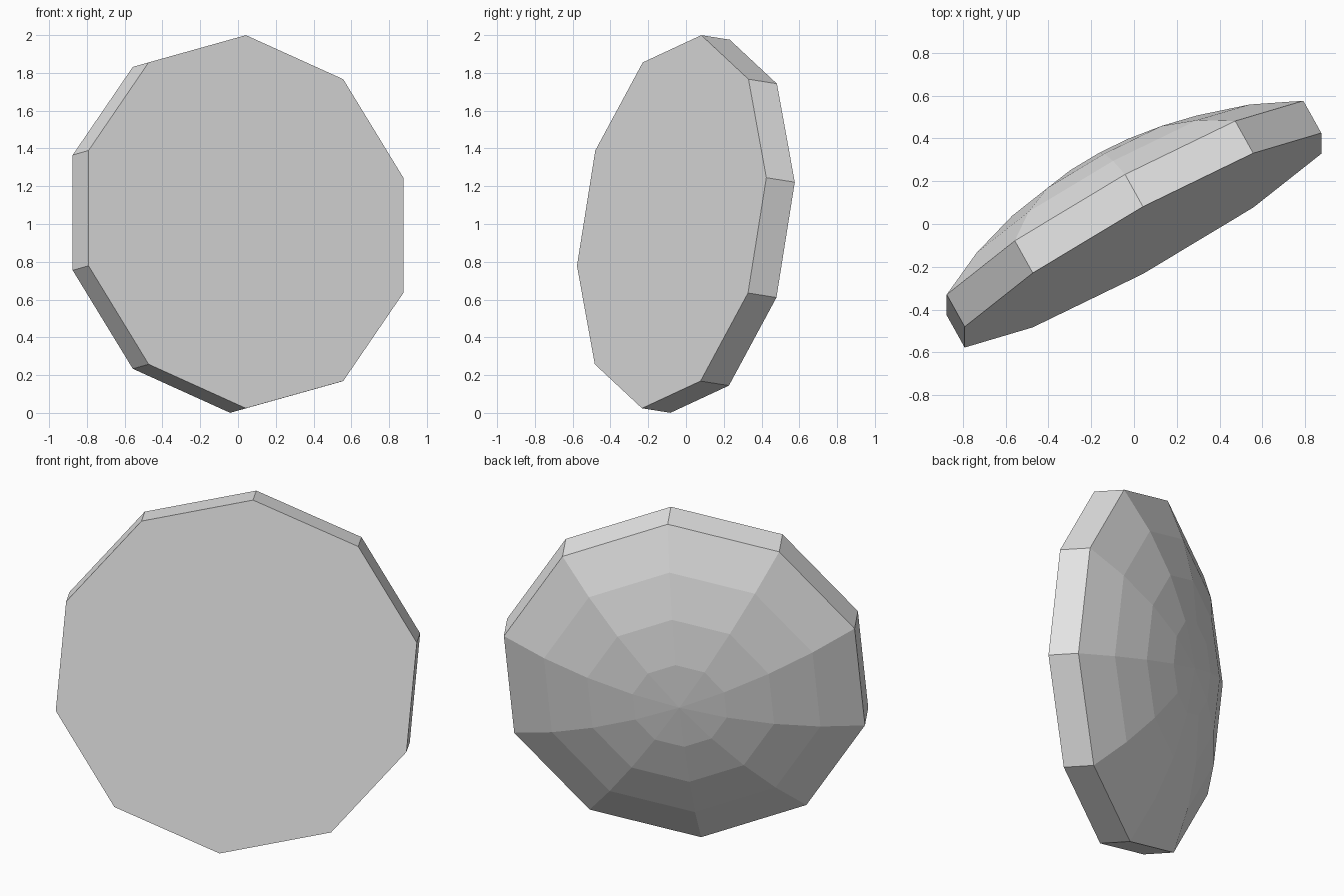
import bpy, bmesh
from math import sin, cos, radians, tau
from mathutils import Matrix, Vector

cube = bpy.data.objects.get("Cube")
if cube:
    bpy.data.objects.remove(cube, do_unlink=True)

SIDES = 10
RIM = 0.174          # depth of the straight rim
DOME_R = 2.0         # sphere radius of the domed back
DOME_ANGLE = 30      # half angle of the dome cap
BANDS = 4

grey = bpy.data.materials.new("plain grey")
grey.use_nodes = True
colour = (0.8, 0.8, 0.8, 1)
grey.diffuse_color = colour
grey.node_tree.nodes["Principled BSDF"].inputs["Base Color"].default_value = colour

# Profile from the flat front, over the rim, towards the dome's tip
base = DOME_R * cos(radians(DOME_ANGLE))
profile = [(1.0, 0.0)]
for k in range(BANDS, 0, -1):
    a = radians(DOME_ANGLE * k / BANDS)
    profile.append((DOME_R * sin(a), RIM + DOME_R * cos(a) - base))

bm = bmesh.new()
rings = [[bm.verts.new((r * sin(tau * i / SIDES), r * cos(tau * i / SIDES), h))
          for i in range(SIDES)] for r, h in profile]
tip = bm.verts.new((0, 0, RIM + DOME_R - base))

# Flat front, rim and dome bands, tip fan
bm.faces.new(rings[0])
for low, high in zip(rings, rings[1:]):
    for i in range(SIDES):
        j = (i + 1) % SIDES
        bm.faces.new((low[i], low[j], high[j], high[i]))
for i in range(SIDES):
    bm.faces.new((rings[-1][i], rings[-1][(i + 1) % SIDES], tip))
bmesh.ops.recalc_face_normals(bm, faces=bm.faces)

# Lean the disc back and turn it to one side
up = Vector((0, 0.157, 0.9876)).normalized()
side = Vector((-0.876, -0.476, 0.0757))
side = (side - up * side.dot(up)).normalized()
back = side.cross(up)
turn = Matrix((side, up, back)).transposed().to_4x4()
bm.transform(Matrix.Translation((0.042, -0.076, 1.012)) @ turn)

mesh = bpy.data.meshes.new("domed_disc")
bm.to_mesh(mesh)
bm.free()
mesh.materials.append(grey)
disc = bpy.data.objects.new("domed_disc", mesh)
bpy.context.collection.objects.link(disc)
